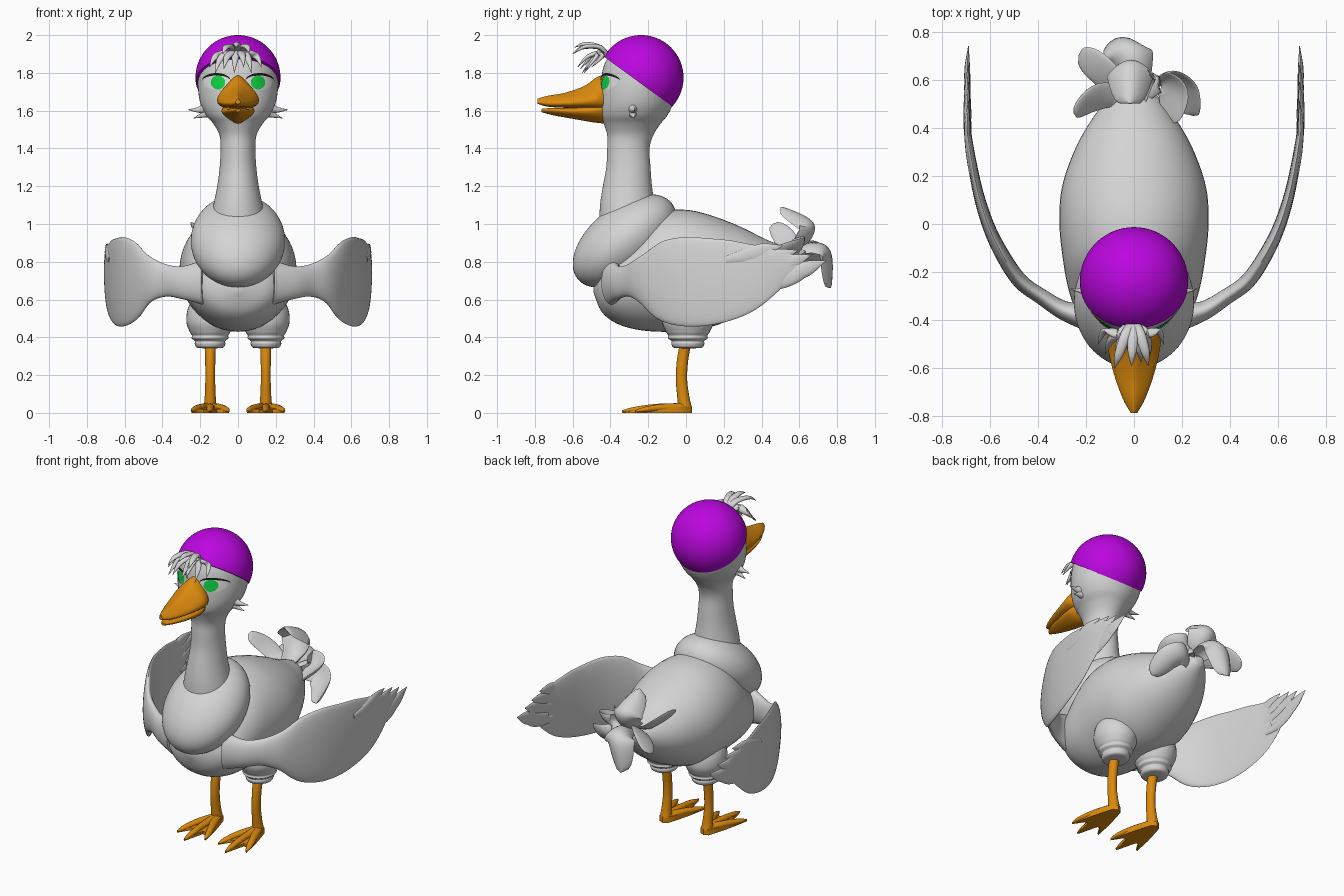
import bpy, bmesh, math
from mathutils import Vector, Matrix

if "Cube" in bpy.data.objects:
    bpy.data.objects.remove(bpy.data.objects["Cube"])


def material(name, rgb):
    m = bpy.data.materials.new(name)
    m.diffuse_color = (*rgb, 1)
    m.use_nodes = True
    m.node_tree.nodes["Principled BSDF"].inputs["Base Color"].default_value = m.diffuse_color
    return m


GREY = material("feather grey", (0.66, 0.66, 0.66))
ORANGE = material("beak orange", (0.72, 0.255, 0.004))
PURPLE = material("cap purple", (0.50, 0.002, 0.74))
GREEN = material("iris green", (0.006, 0.66, 0.06))
BLACK = material("lash black", (0.01, 0.01, 0.01))
WHITE = material("eye white", (0.78, 0.78, 0.78))
X, Y, Z = Vector((1, 0, 0)), Vector((0, 1, 0)), Vector((0, 0, 1))


def finish(name, bm, mat, recalc=True):
    if recalc:
        bmesh.ops.recalc_face_normals(bm, faces=bm.faces)
    me = bpy.data.meshes.new(name)
    bm.to_mesh(me)
    bm.free()
    me.materials.append(mat)
    ob = bpy.data.objects.new(name, me)
    bpy.context.collection.objects.link(ob)
    bpy.context.view_layer.objects.active = ob
    ob.select_set(True)
    bpy.ops.object.shade_smooth_by_angle(angle=math.radians(50))
    ob.select_set(False)
    return ob


def smooth(rows, k=6):
    """Catmull-Rom interpolation of number rows."""
    p = [rows[0]] + list(rows) + [rows[-1]]
    out = []
    for i in range(1, len(p) - 2):
        for j in range(k):
            t = j / k
            out.append([0.5 * (2 * b + (c - a) * t + (2 * a - 5 * b + 4 * c - d) * t * t
                               + (3 * b - a - 3 * c + d) * t ** 3)
                        for a, b, c, d in zip(p[i - 1], p[i], p[i + 1], p[i + 2])])
    return out + [list(rows[-1])]


def loft(name, rows, mat, side=X, tangent=None, n=32, mirror=1, k=6, cup=0, pinch=0):
    """Elliptic tube: rows are x, y, z, radius along side, radius across."""
    rows = smooth(rows, k)
    pts = [Vector((r[0] * mirror, r[1], r[2])) for r in rows]
    side = Vector((side[0] * mirror, side[1], side[2]))
    bm = bmesh.new()
    rings = []
    for i, r in enumerate(rows):
        t = tangent or (pts[min(i + 1, len(pts) - 1)] - pts[max(i - 1, 0)]).normalized()
        u = (side - t * side.dot(t)).normalized()
        v = t.cross(u)
        a, b = max(r[3], 0.001), max(r[4], 0.001)
        ring = []
        for q in (2 * math.pi * s / n for s in range(n)):
            c, d = math.cos(q), math.sin(q)
            ring.append(bm.verts.new(pts[i] + u * a * c * (1 + pinch * d)
                                     + v * (b * d + cup * a * c * c)))
        rings.append(ring)
    for r0, r1 in zip(rings, rings[1:]):
        for s in range(n):
            bm.faces.new((r0[s], r0[(s + 1) % n], r1[(s + 1) % n], r1[s]))
    bm.faces.new(rings[0])
    bm.faces.new(rings[-1])
    return finish(name, bm, mat)


def feather(name, path, width, thick, side, mirror=1, shape=(0.45, 0.9, 1, 0.05)):
    """Pointed tapering feather along four points."""
    rows = [(*p, width * s, thick * max(s, 0.1)) for p, s in zip(path, shape)]
    return loft(name, rows, GREY, side, n=12, mirror=mirror)


def petal(name, path, width, side, cup):
    """Broad round-ended feather, cupped across its width."""
    pts = smooth(path, 8)
    rows = []
    for i, p in enumerate(pts):
        t = i / (len(pts) - 1)
        w = .3 + .7 * math.sin(math.pi / 2 * min(t / .6, 1))
        if t > .6:
            w *= math.sqrt(max(0, 1 - ((t - .6) / .4) ** 2))
        rows.append((*p, width * w, .012 * min(1, w + .1)))
    loft(name, rows, GREY, side, n=24, k=1, cup=cup)


# Body, chest ruff, neck with head
loft("body", [(0, y, z, a, b) for y, z, a, b in (
    (-.49, .66, .02, .02), (-.45, .66, .16, .12), (-.38, .67, .23, .19), (-.28, .70, .27, .255),
    (-.15, .745, .295, .315), (0, .755, .31, .32), (.15, .75, .30, .29), (.3, .755, .25, .225),
    (.42, .765, .185, .155), (.52, .79, .11, .09), (.6, .81, .03, .03))], GREY, X, Y, 48)

bm = bmesh.new()
bmesh.ops.create_uvsphere(bm, u_segments=48, v_segments=32, radius=1, matrix=(
    Matrix.Translation((0, -.325, .91)) @ Matrix.Rotation(math.radians(38.9), 4, 'X')
    @ Matrix.Diagonal((.25, .32, .185, 1))))
finish("chest_ruff", bm, GREY)

HEAD = [(0, -.30, .98, .155, .16), (0, -.31, 1.1, .13, .145), (0, -.31, 1.2, .11, .13),
        (0, -.305, 1.3, .097, .117), (0, -.305, 1.4, .092, .112), (0, -.295, 1.47, .098, .122),
        (0, -.285, 1.53, .13, .15), (0, -.275, 1.58, .172, .18), (0, -.262, 1.65, .202, .197),
        (0, -.248, 1.75, .212, .204), (0, -.243, 1.85, .195, .187), (0, -.24, 1.93, .135, .135),
        (0, -.24, 1.975, .04, .04)]
loft("neck_and_head", HEAD, GREY, X, Z, 48)
HEAD_FINE = smooth(HEAD)

# Skull cap: sphere cut by a slanted plane
bm = bmesh.new()
bmesh.ops.create_uvsphere(bm, u_segments=64, v_segments=40, radius=.225,
                          matrix=Matrix.Translation((0, -.238, 1.775)))
cut = bmesh.ops.bisect_plane(bm, geom=bm.verts[:] + bm.edges[:] + bm.faces[:], dist=1e-5,
                             plane_co=(0, -.44, 1.89), plane_no=(0, .27, .37), clear_inner=True)
bmesh.ops.edgeloop_fill(bm, edges=[e for e in cut["geom_cut"] if isinstance(e, bmesh.types.BMEdge)])
finish("cap", bm, PURPLE)

# Beak: pear-shaped section, narrow at the ridge
loft("upper_beak", [(0, y, z, a, b) for y, z, a, b in (
    (-.41, 1.695, .07, .10), (-.47, 1.69, .098, .088), (-.54, 1.67, .093, .06),
    (-.64, 1.655, .07, .04), (-.73, 1.65, .04, .029), (-.785, 1.65, .012, .014))],
    ORANGE, X, Y, pinch=.55)
loft("lower_beak", [(0, y, z, a, b) for y, z, a, b in (
    (-.41, 1.59, .06, .06), (-.49, 1.585, .082, .047), (-.6, 1.587, .068, .03),
    (-.7, 1.595, .043, .02), (-.765, 1.601, .012, .009))], ORANGE, X, Y, pinch=-.4)


def face_point(x, z, lift):
    for r0, r1 in zip(HEAD_FINE, HEAD_FINE[1:]):
        if r0[2] <= z <= r1[2]:
            f = (z - r0[2]) / (r1[2] - r0[2])
            _, yc, _, a, b = [p + (q - p) * f for p, q in zip(r0, r1)]
            a, b = a + lift, b + lift
            return Vector((x, yc - b * math.sqrt(max(0, 1 - (x / a) ** 2)), z))


def decal(name, cx, cz, w, top, bottom, lift, mat, s):
    """Thin patch wrapped on the face between two height curves."""
    bm = bmesh.new()
    cols = []
    for i in range(1, 24):
        t = -math.cos(math.pi * i / 24)
        lo, hi = bottom(t), top(t)
        cols.append([bm.verts.new(face_point(s * (cx + w * t), cz + lo + (hi - lo) * j / 5, lift))
                     for j in range(6)])
    for c0, c1 in zip(cols, cols[1:]):
        for j in range(5):
            f = (c0[j], c1[j], c1[j + 1], c0[j + 1])
            bm.faces.new(f if s > 0 else f[::-1])
    finish(name, bm, mat, recalc=False)


def arc(r):
    return lambda t: r * math.sqrt(1 - t * t)


# Paired parts
for s, tag in ((1, "left"), (-1, "right")):
    # Eyes
    decal(tag + "_eye_white", .11, 1.75, .07, arc(.038), arc(-.04), .003, WHITE, s)
    decal(tag + "_iris", .106, 1.75, .038, arc(.036), arc(-.038), .006, GREEN, s)
    decal(tag + "_lash", .115, 1.755, .078, arc(.044), arc(.031), .008, BLACK, s)

    # Cheek tufts
    loft(tag + "_cheek_tuft_upper", [(.15, -.28, 1.62, .04, .04), (.205, -.28, 1.605, .017, .014),
                                     (.265, -.27, 1.605, .001, .001)], GREY, Z, n=12, mirror=s)
    loft(tag + "_cheek_tuft_lower", [(.13, -.28, 1.60, .04, .04), (.185, -.28, 1.578, .016, .014),
                                     (.235, -.27, 1.56, .001, .001)], GREY, Z, n=12, mirror=s)

    # Wing sheet curving outwards and back
    loft(tag + "_wing", [
        (.18, -.39, .69, .12, .06), (.29, -.36, .69, .088, .04), (.38, -.305, .70, .085, .033),
        (.47, -.24, .705, .125, .032), (.54, -.14, .70, .205, .03), (.60, -.02, .695, .235, .026),
        (.645, .12, .695, .23, .022), (.677, .28, .715, .20, .018), (.695, .42, .75, .14, .014),
        (.695, .53, .78, .075, .011), (.69, .62, .79, .03, .006)], GREY, Z, mirror=s)
    # Wing tip feathers
    for i, (y, z) in enumerate(((.51, .885), (.59, .86), (.66, .835), (.74, .805), (.69, .78))):
        b = .83 - .035 * i
        feather(f"{tag}_wing_tip_{i}", [(.68, y - .3, b - .02), (.69, y - .2, b),
                                        (.693, y - .1, (b + z) / 2), (.688, y, z)],
                .04, .012, Z, s)

    # Thigh with rolled cuffs
    loft(tag + "_thigh", [(.148, .01, z, r, r * 1.08) for z, r in (
        (.66, .02), (.62, .08), (.55, .118), (.48, .125), (.43, .108), (.41, .096), (.395, .097),
        (.38, .08), (.365, .081), (.345, .068), (.342, .02))], GREY, X, Z, mirror=s)
    # Shank
    loft(tag + "_leg", [(.147, .0, .38, .03, .03), (.147, -.018, .28, .027, .03),
                        (.147, -.024, .18, .026, .03), (.147, -.015, .09, .029, .032),
                        (.147, -.005, .03, .034, .036)], ORANGE, X, Z, n=20, mirror=s)
    # Webbed foot: solid plate thinning towards the toes, fanned from its middle
    outline = [(0, .032), (.03, .018), (.05, -.05), (.075, -.14), (.10, -.27), (.058, -.205),
               (.036, -.20), (.0, -.34), (-.036, -.20), (-.058, -.205), (-.10, -.27),
               (-.075, -.14), (-.05, -.05), (-.03, .018)]
    bm = bmesh.new()
    low, high = [[bm.verts.new((s * (.147 + x), y, f * (.035 + .075 * min(y, 0))))
                  for x, y in outline + [(0, -.05)]] for f in (0, 1)]
    for i in range(len(outline)):
        j = (i + 1) % len(outline)
        bm.faces.new((low[i], low[j], high[j], high[i]))
        bm.faces.new((low[j], low[i], low[-1]))
        bm.faces.new((high[i], high[j], high[-1]))
    finish(tag + "_foot_web", bm, ORANGE)
    # Toe ridges
    for i, (dx, y) in enumerate(((-.098, -.268), (0, -.338), (.098, -.268))):
        loft(f"{tag}_toe_{i}", [(.147, .0, .03, .03, .022), (.147 + dx * .5, y * .45, .028, .022, .02),
                                (.147 + dx * .85, y * .8, .018, .018, .014),
                                (.147 + dx, y, .009, .004, .005)], ORANGE, X, n=12, mirror=s)

# Forehead tuft: curved strands fanning out under the cap edge
for i, (x, y, z) in enumerate(((-.15, -.50, 1.83), (-.12, -.54, 1.80), (-.075, -.56, 1.82),
                               (-.02, -.55, 1.80), (.03, -.575, 1.83), (.07, -.54, 1.80),
                               (.125, -.50, 1.83), (-.08, -.60, 1.90), (.06, -.59, 1.905),
                               (-.01, -.59, 1.935))):
    lift = 1.905 + .03 * (z > 1.85)
    feather(f"forehead_strand_{i}", [(x * .1, -.41, 1.885), (x * .4, -.455, lift),
                                     (x * .8, y + .055, (lift + z) / 2 + .018), (x, y, z)],
            .022, .013, X, shape=(.8, 1, .8, .03))

# Tail: flower of broad curled feathers (path, half width, side, cup)
TAIL = (
    ([(0, .48, .83), (0, .62, .89), (-.015, .665, 1.0), (-.02, .50, 1.09)], .10, X, -.7),
    ([(.02, .50, .83), (.0, .66, .89), (-.03, .755, .85), (-.07, .765, .66)], .095, X, .6),
    ([(0, .48, .83), (-.09, .53, .87), (-.17, .52, .93), (-.25, .46, 1.0)], .06, (0, 1, .4), 0),
    ([(0, .50, .82), (-.08, .58, .86), (-.15, .65, .86), (-.23, .70, .80)], .075, (.5, .6, .6), 0),
    ([(0, .50, .83), (.10, .60, .87), (.17, .55, .86), (.15, .42, .82)], .07, (1, .2, .5), .3),
    ([(0, .50, .81), (.12, .61, .80), (.21, .57, .76), (.245, .45, .69)], .075, (.5, .5, .7), .3),
)
for i, (path, w, side, cup) in enumerate(TAIL):
    petal(f"tail_feather_{i}", path, w, side, cup)
